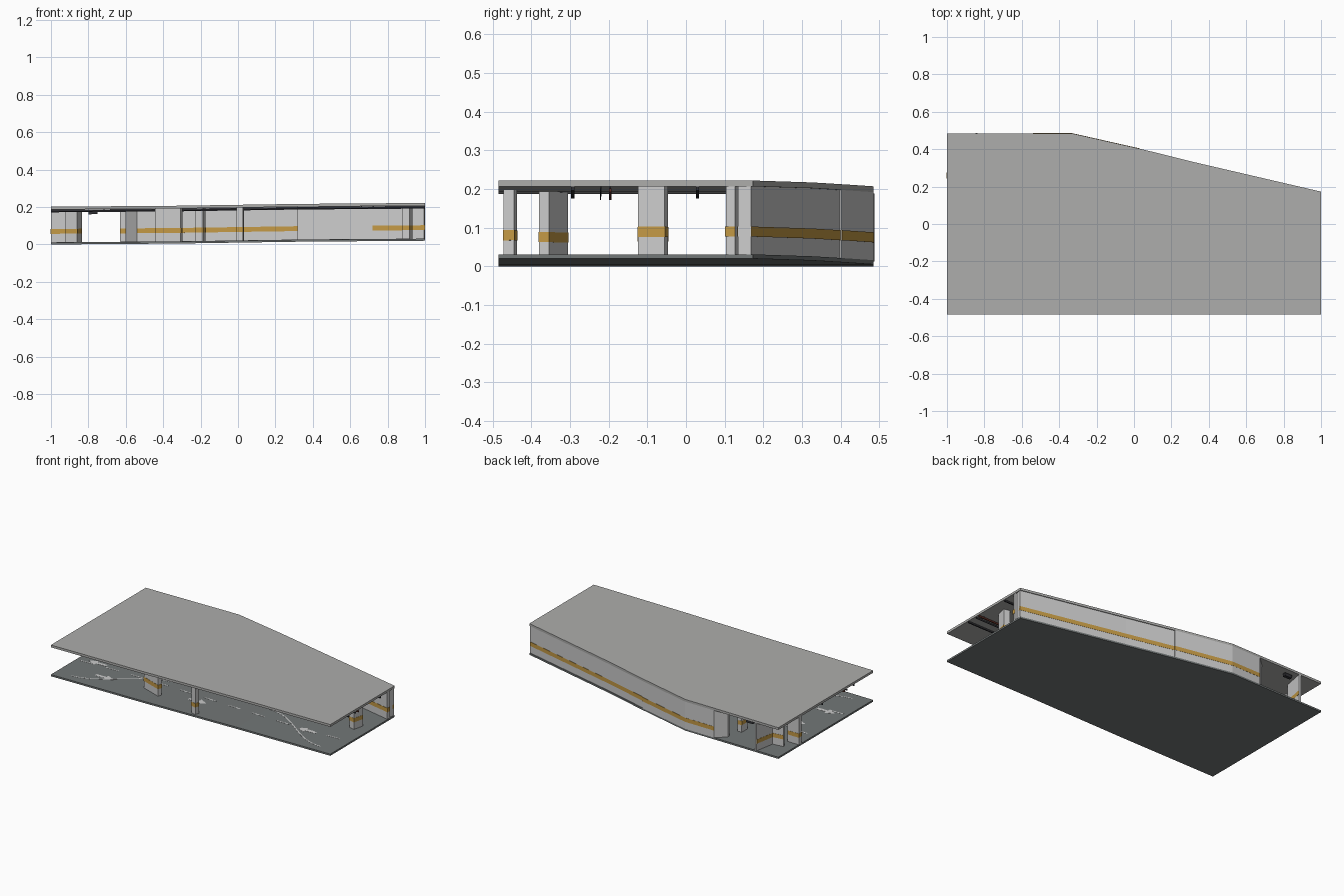
import bpy, math
from mathutils import Vector

if "Cube" in bpy.data.objects:
    bpy.data.objects.remove(bpy.data.objects["Cube"])

def material(name, rgb):
    m = bpy.data.materials.new(name)
    m.diffuse_color = (*rgb, 1)
    m.use_nodes = True
    m.node_tree.nodes["Principled BSDF"].inputs["Base Color"].default_value = m.diffuse_color
    return m

ASPHALT = material("asphalt", (0.17, 0.185, 0.185))
CONCRETE = material("concrete", (0.42, 0.42, 0.41))
OCHRE = material("ochre", (0.55, 0.32, 0.06))
PAINT = material("road_paint", (0.8, 0.8, 0.78))
DARK = material("dark_metal", (0.03, 0.03, 0.035))
RUST = material("red_pipe", (0.12, 0.03, 0.02))

RAMP = [(-1, 0), (-1 / 3, 0.005), (1 / 3, 0.015), (1, 0.02)]
FLOOR, CEIL, TOP = 0.011, 0.187, 0.202

def rise(x):
    """Height of the gentle ramp at x."""
    for (x0, z0), (x1, z1) in zip(RAMP, RAMP[1:]):
        if x <= x1 + 1e-6:
            break
    return z0 + (z1 - z0) * (x - x0) / (x1 - x0)

def strip(name, left, right, z0, z1, mat=None):
    """Solid strip between two plan polylines, following the ramp."""
    verts, faces = [], []
    for a, b in zip(left, right):
        for p, z in ((a, z0), (b, z0), (b, z1), (a, z1)):
            verts.append((p[0], p[1], rise(p[0]) + z))
    n = len(left)
    for i in range(n - 1):
        for k in range(4):
            j = (k + 1) % 4
            faces.append((4*i + k, 4*i + j, 4*i + 4 + j, 4*i + 4 + k))
    faces += [(3, 2, 1, 0), tuple(range(4*n - 4, 4*n))]
    me = bpy.data.meshes.new(name)
    me.from_pydata(verts, [], faces)
    import bmesh
    bm = bmesh.new()
    bm.from_mesh(me)
    bmesh.ops.recalc_face_normals(bm, faces=bm.faces)
    bm.to_mesh(me)
    bm.free()
    ob = bpy.data.objects.new(name, me)
    bpy.context.collection.objects.link(ob)
    if mat:
        me.materials.append(mat)
    return ob

def offset(path, d):
    """Shift a plan polyline sideways (positive = to its left)."""
    pts = [Vector(p) for p in path]
    out = []
    for i, p in enumerate(pts):
        t = (pts[min(i + 1, len(pts) - 1)] - pts[max(i - 1, 0)]).normalized()
        out.append((p.x - t.y * d, p.y + t.x * d))
    return out

def wall(name, path, thick, band=True):
    """Wall whose outer face is the path, thickness to its right, with stripe."""
    strip(name, path, offset(path, -thick), FLOOR, CEIL)
    if band:
        strip(name + "_stripe", offset(path, 0.0012), offset(path, -thick - 0.0012), 0.057, 0.083, OCHRE)

def column(name, x, y, sx, sy, deg):
    """Turned rectangular column with a stripe around it."""
    c, s = math.cos(math.radians(deg)), math.sin(math.radians(deg))
    def side(u, g):
        return [(x + c*i*(sx/2 + g) - s*u*(sy/2 + g), y + s*i*(sx/2 + g) + c*u*(sy/2 + g)) for i in (-1, 1)]
    strip(name, side(1, 0), side(-1, 0), FLOOR, CEIL)
    strip(name + "_stripe", side(1, 0.0012), side(-1, 0.0012), 0.057, 0.083, OCHRE)

# floor and roof slabs
back = [(-1, 0.485), (-1/3, 0.485), (0.03, 0.403), (1/3, 0.328), (1, 0.173)]
front = [(p[0], -0.485) for p in back]
strip("floor_slab", back, front, 0, FLOOR, ASPHALT)
strip("roof_slab", back, front, CEIL, TOP, CONCRETE)

# back walls, stepped at the joint
wall("back_wall_left", [(-0.54, 0.485), (-1/3, 0.485), (0.03, 0.403)], 0.03)
wall("back_wall_right", offset(back[2:], -0.005), 0.034)
inner = offset(back[3:], -0.045)
inner[-1] = (1, 0.127)
wall("inner_wall", inner, 0.024, band=False)
near, far = [(0.72, 0.192), (1, 0.127)], [(0.72, 0.165), (1, 0.101)]
strip("inner_wall_stripe", near, far, 0.057, 0.083, OCHRE)

# doorway returns at the left end of the back wall
wall("doorway_return", [(-0.94, 0.335), (-0.86, 0.35), (-0.835, 0.485)][::-1], 0.012)
strip("doorway_jamb", [(-0.6, 0.43), (-0.54, 0.485)], [(-0.6, 0.41), (-0.54, 0.455)], FLOOR, CEIL)

# columns
for i, spec in enumerate([
        (0.905, -0.085, 0.04, 0.07, -13), (-0.2, -0.085, 0.04, 0.07, -13),
        (0.012, -0.455, 0.034, 0.028, -13), (-0.37, -0.343, 0.145, 0.027, -20),
        (-0.615, 0.3, 0.03, 0.06, 0), (-0.96, 0.26, 0.08, 0.03, 0)]):
    column(f"column_{i + 1}", *spec)

# ceiling pipes and cable trays
xs = [r[0] for r in RAMP]
for name, y, w, z, mat in [("cable_tray_front", -0.293, 0.008, 0.168, DARK), ("cable_tray_back", 0.03, 0.008, 0.168, DARK),
                           ("pipe_thin", -0.221, 0.003, 0.164, DARK), ("pipe_red", -0.196, 0.007, 0.164, RUST)]:
    strip(name, [(x, y + w/2) for x in xs], [(x, y - w/2) for x in xs], z + 0.008, z + 0.018, mat)
    for k in range(9):
        hx = -0.96 + k * 0.24
        strip(name + "_hanger", [(hx, y + 0.002), (hx + 0.006, y + 0.002)],
              [(hx, y - 0.002), (hx + 0.006, y - 0.002)], z + 0.016, CEIL, DARK)

# hanging signs
strip("wall_sign", [(0.435, 0.245), (0.522, 0.225)], [(0.435, 0.235), (0.522, 0.215)], 0.148, 0.17, OCHRE)
strip("doorway_lamp", [(-0.80, 0.46), (-0.75, 0.46)], [(-0.80, 0.44), (-0.75, 0.44)], 0.16, 0.18, DARK)

# painted lane lines
Z0, Z1 = FLOOR - 0.001, FLOOR + 0.0008

def line(name, path, w=0.008):
    strip(name, offset(path, w/2), offset(path, -w/2), Z0, Z1, PAINT)

def lane(x, y):
    return y - 0.03 * math.sin(x * 2.2)

for i in range(11):
    x = -0.97 + i * 0.18
    line("lane_dash", [(x, lane(x, -0.25)), (x + 0.09, lane(x + 0.09, -0.25))])
for sgn in (-1, 1):
    curve = [(sgn * (0.35 + 0.06*k), -0.17 - 0.26 * math.sin(k / 9 * math.pi / 2) ** 2) for k in range(10)]
    line("edge_line", curve)
line("back_edge_line", [(-0.95 + 0.1*k, 0.12 - 0.02*k/2) for k in range(18)])

# lane arrows
for x, y, d in [(-0.86, -0.2, -1), (-0.72, -0.34, 1), (-0.075, -0.31, 1), (0.7, -0.29, -1), (-0.8, 0.02, -1), (0.4, 0.0, -1)]:
    line("arrow_shaft", [(x - 0.06*d, y), (x + 0.01*d, y)], 0.02)
    strip("arrow_head", [(x + 0.01*d, y + 0.03), (x + 0.065*d, y + 0.001)],
          [(x + 0.01*d, y - 0.03), (x + 0.065*d, y - 0.001)], Z0, Z1, PAINT)
